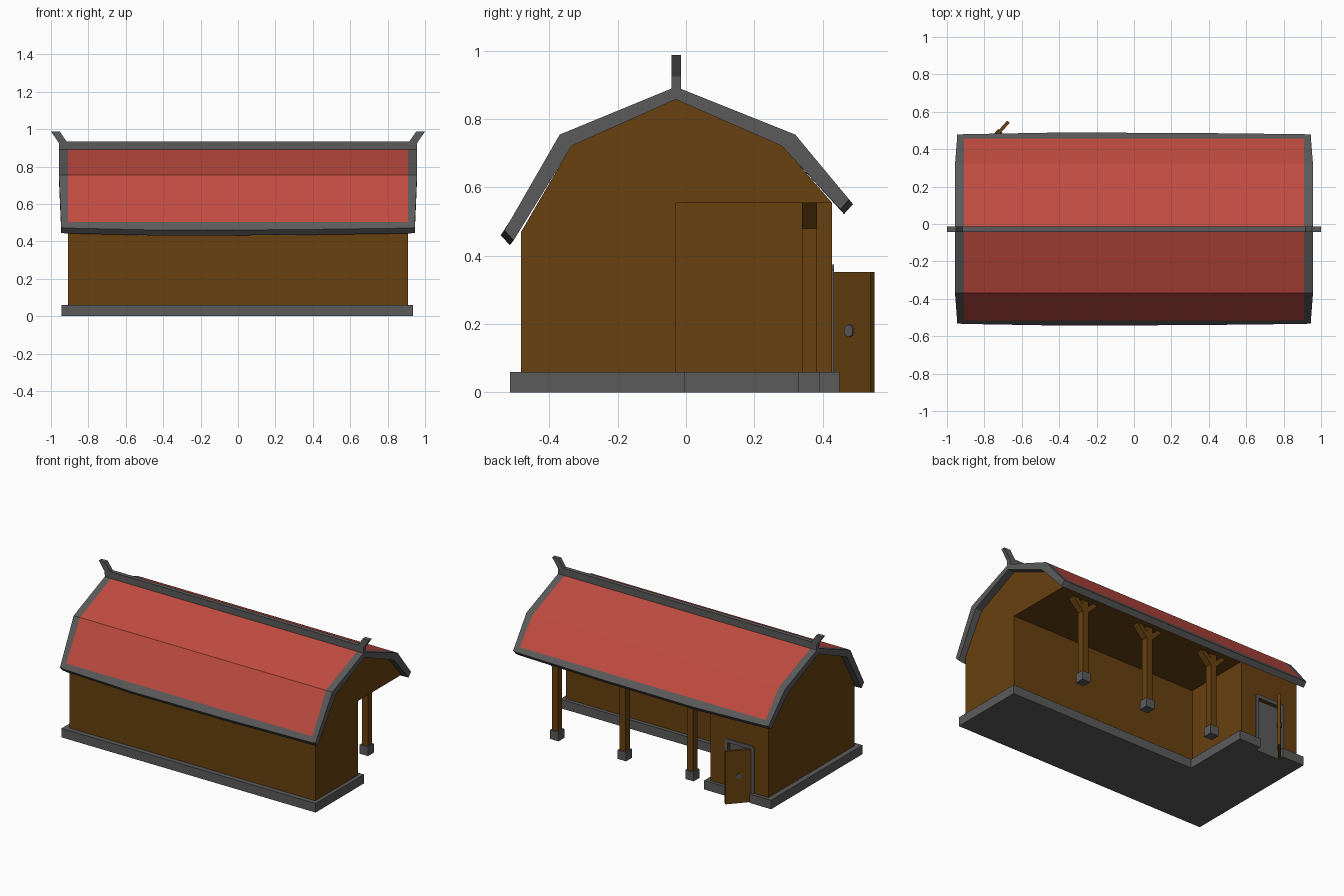
import bpy, bmesh, math
from mathutils import Matrix, Vector

if "Cube" in bpy.data.objects:
    bpy.data.objects.remove(bpy.data.objects["Cube"])


def material(name, col):
    m = bpy.data.materials.new(name)
    m.diffuse_color = (*col, 1)
    m.use_nodes = True
    m.node_tree.nodes["Principled BSDF"].inputs["Base Color"].default_value = m.diffuse_color
    return m


RED = material("red_roof", (0.53, 0.071, 0.052))
BROWN = material("brown_wood", (0.135, 0.052, 0.005))
GREY = material("grey_stone", (0.105, 0.105, 0.105))


def finish(name, bm, *mats):
    bmesh.ops.recalc_face_normals(bm, faces=bm.faces)
    me = bpy.data.meshes.new(name)
    bm.to_mesh(me)
    bm.free()
    for m in mats:
        me.materials.append(m)
    ob = bpy.data.objects.new(name, me)
    bpy.context.collection.objects.link(ob)
    return ob


def box(name, x, y, z, mat):
    bm = bmesh.new()
    c = [(x[0] + x[1]) / 2, (y[0] + y[1]) / 2, (z[0] + z[1]) / 2]
    s = Matrix.Diagonal((x[1] - x[0], y[1] - y[0], z[1] - z[0], 1))
    bmesh.ops.create_cube(bm, size=1, matrix=Matrix.Translation(c) @ s)
    return finish(name, bm, mat)


def prism(name, pts, axis, a, b, mat):
    """Extrude a 2D outline along x (points are y,z) or y (points are x,z)."""
    bm = bmesh.new()
    put = (lambda p: (a, p[0], p[1])) if axis == "x" else (lambda p: (p[0], a, p[1]))
    f = bm.faces.new([bm.verts.new(put(p)) for p in pts])
    ext = bmesh.ops.extrude_face_region(bm, geom=[f])
    d = Vector((b - a, 0, 0)) if axis == "x" else Vector((0, b - a, 0))
    bmesh.ops.translate(bm, vec=d, verts=[v for v in ext["geom"] if isinstance(v, bmesh.types.BMVert)])
    return finish(name, bm, mat)


# stone base, L-shaped with a notch in front of the door
D0, D1 = -0.785, -0.61          # door opening
box("base_hall", (-0.945, 0.935), (-0.515, -0.005), (0, 0.06), GREY)
box("base_room", (-0.945, -0.45), (-0.005, 0.41), (0, 0.06), GREY)
box("base_strip_left", (-0.945, D0), (0.41, 0.45), (0, 0.06), GREY)
box("base_strip_right", (D1, -0.45), (0.41, 0.45), (0, 0.06), GREY)

# main hall with the attic over the porch
hall = [(-0.483, 0.06), (-0.483, 0.47), (-0.335, 0.725), (-0.03, 0.86),
        (0.28, 0.725), (0.428, 0.555), (-0.03, 0.555), (-0.03, 0.06)]
prism("hall_walls", hall, "x", -0.91, 0.91, BROWN)

# corner room with recessed doorway
box("room_core", (-0.91, -0.48), (-0.03, 0.40), (0.06, 0.555), BROWN)
box("room_pier_left", (-0.91, D0), (0.40, 0.428), (0.06, 0.555), BROWN)
box("room_pier_right", (D1, -0.48), (0.40, 0.428), (0.06, 0.555), BROWN)
box("room_lintel", (D0, D1), (0.40, 0.428), (0.35, 0.555), BROWN)
box("doorway_panel", (D0, D1), (0.398, 0.405), (0.06, 0.35), GREY)
frame = [(D0 - 0.022, 0.06), (D0 - 0.022, 0.36), (D0 - 0.008, 0.374), (D1 + 0.008, 0.374),
         (D1 + 0.022, 0.36), (D1 + 0.022, 0.06), (D1, 0.06), (D1, 0.35), (D0, 0.35), (D0, 0.06)]
prism("door_frame", frame, "y", 0.405, 0.434, GREY)

# door standing ajar, with round handle
hinge = Matrix.Translation((-0.78, 0.426, 0)) @ Matrix.Rotation(math.radians(48), 4, "Z")
door = box("door", (0, 0.162), (-0.009, 0.009), (0, 0.353), BROWN)
door.data.transform(hinge)
bm = bmesh.new()
bmesh.ops.create_cone(bm, cap_ends=True, segments=10, radius1=0.018, radius2=0.018, depth=0.03,
                      matrix=Matrix.Translation((0.08, 0, 0.18)) @ Matrix.Rotation(math.pi / 2, 4, "X"))
finish("door_handle", bm, GREY).data.transform(hinge)

# porch posts with stone feet and forked braces
for i, x in enumerate((-0.30, 0.20, 0.70)):
    box(f"post_foot_{i}", (x - 0.031, x + 0.031), (0.33, 0.392), (0, 0.06), GREY)
    box(f"post_{i}", (x - 0.022, x + 0.022), (0.34, 0.384), (0.06, 0.555), BROWN)
    for s in (-1, 1):
        brace = [(x + s * u, z) for u, z in ((0.022, 0.48), (0.095, 0.555), (0.055, 0.555), (0.022, 0.522))]
        prism(f"post_brace_{i}_{s}", brace, "y", 0.34, 0.384, BROWN)

# gambrel roof: closed cross-section lofted along x, eaves bowed slightly in the middle
# each point: y, z, x of the end, bow amount
sec = [(-0.532, 0.474, 0.945, 1), (-0.515, 0.503, 0.946, 0), (-0.37, 0.755, 0.957, 0), (-0.03, 0.895, 0.957, 0),
       (0.32, 0.755, 0.957, 0), (0.457, 0.59, 0.946, 0), (0.478, 0.565, 0.945, 1),
       (0.452, 0.536, 0.945, 1), (0.28, 0.722, 0.957, 0), (-0.03, 0.858, 0.957, 0),
       (-0.335, 0.722, 0.957, 0), (-0.505, 0.445, 0.945, 1)]
stations = [(-1, 0), (-0.91, 0.2), (-0.4, 1), (0.3, 0.8), (0.91, 0.2), (1, 0)]
bm = bmesh.new()
rings = []
for t, bow in stations:
    ring = []
    for y, z, xe, w in sec:
        x = t * xe if abs(t) == 1 else t
        ring.append(bm.verts.new((x, y + w * bow * 0.011 * (1 if y > 0 else -1), z - w * bow * 0.014)))
    rings.append(ring)
n = len(sec)
for k in range(len(rings) - 1):
    for j in range(n):
        q = (j + 1) % n
        f = bm.faces.new((rings[k][j], rings[k][q], rings[k + 1][q], rings[k + 1][j]))
        # red on the outer slopes, grey border all round
        f.material_index = 0 if 1 <= j <= 4 and 1 <= k <= 3 else 1
# end caps, one quad per roof plane
for ring in (rings[0], rings[-1]):
    for ids in ((0, 1, 2, 10, 11), (2, 3, 9, 10), (3, 4, 8, 9), (4, 5, 6, 7, 8)):
        bm.faces.new([ring[i] for i in ids]).material_index = 1
finish("roof", bm, RED, GREY)

# ridge beam with upturned horns
half = [(0.955, 0.862), (0.957, 0.925), (1.0, 0.988), (0.953, 0.988), (0.917, 0.935)]
prism("ridge_beam", half + [(-x, z) for x, z in reversed(half)], "y", -0.042, -0.014, GREY)
